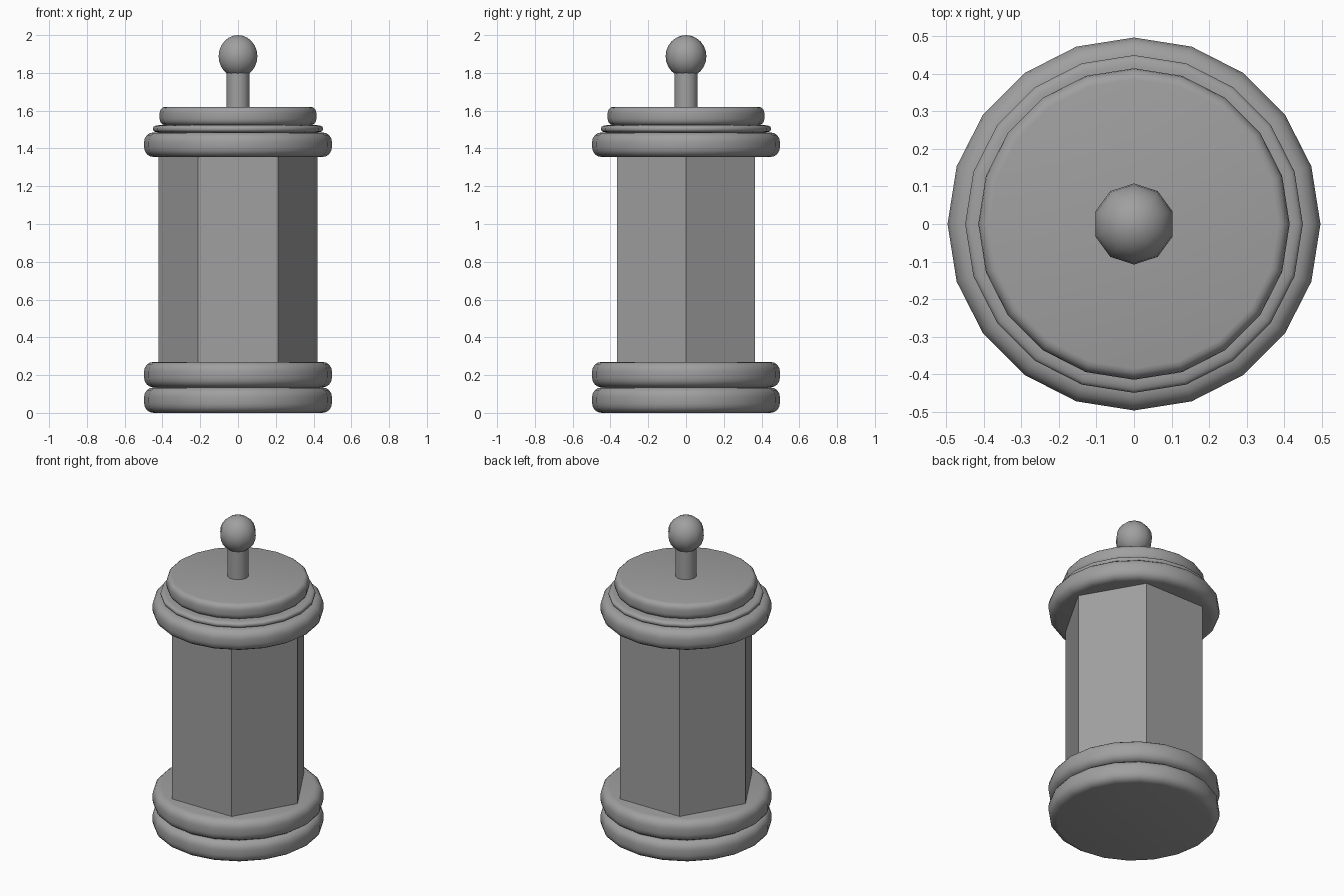
import bpy, bmesh
from math import cos, sin, pi, radians

cube = bpy.data.objects.get("Cube")
if cube:
    bpy.data.objects.remove(cube, do_unlink=True)

grey = bpy.data.materials.new("stone grey")
grey.use_nodes = True
colour = (0.35, 0.35, 0.35, 1)
grey.diffuse_color = colour
grey.node_tree.nodes["Principled BSDF"].inputs["Base Color"].default_value = colour


def lathe(name, profile, sides, smooth=True):
    """Turn a (radius, height) profile around z and cap both ends."""
    bm = bmesh.new()
    rings = [[bm.verts.new((r * cos(2 * pi * i / sides), r * sin(2 * pi * i / sides), z))
              for i in range(sides)] for r, z in profile]
    for low, high in zip(rings, rings[1:]):
        for i in range(sides):
            j = (i + 1) % sides
            bm.faces.new((low[i], low[j], high[j], high[i]))
    bm.faces.new(rings[0][::-1])
    bm.faces.new(rings[-1])
    mesh = bpy.data.meshes.new(name)
    bm.to_mesh(mesh)
    bm.free()
    mesh.materials.append(grey)
    obj = bpy.data.objects.new(name, mesh)
    bpy.context.collection.objects.link(obj)
    if smooth:
        bpy.ops.object.select_all(action='DESELECT')
        obj.select_set(True)
        bpy.context.view_layer.objects.active = obj
        bpy.ops.object.shade_smooth_by_angle(angle=radians(40))
    return obj


def rounded_disc(name, radius, bottom, top, inset, rise, steps=4):
    """Disc whose rim is rounded by quarter ellipses."""
    arc = [(radius - inset + inset * sin(a), rise * (1 - cos(a)))
           for a in (pi / 2 * k / steps for k in range(steps + 1))]
    profile = [(r, bottom + h) for r, h in arc]
    profile += [(r, top - h) for r, h in reversed(arc)]
    return lathe(name, profile, 20)


# Stacked base mouldings
rounded_disc("lower_base", 0.497, 0.0, 0.135, 0.05, 0.05)
rounded_disc("upper_base", 0.497, 0.135, 0.27, 0.05, 0.05)

# Six-sided column
lathe("column", [(0.422, 0.26), (0.422, 1.37)], 6, smooth=False)

# Cap mouldings and lid
rounded_disc("cap", 0.497, 1.355, 1.485, 0.05, 0.05)
rounded_disc("cap_ring", 0.45, 1.485, 1.523, 0.03, 0.015)
rounded_disc("lid", 0.415, 1.523, 1.62, 0.03, 0.035)

# Finial stem and ball
lathe("finial_stem", [(0.062, 1.61), (0.062, 1.81)], 20)
bpy.ops.mesh.primitive_uv_sphere_add(segments=10, ring_count=12, radius=0.108,
                                     location=(0, 0, 1.888), rotation=(0, 0, pi / 2))
ball = bpy.context.object
ball.name = "finial_ball"
ball.rotation_euler.z = 0
ball.scale.z = 0.112 / 0.108
ball.data.materials.append(grey)
bpy.ops.object.shade_smooth_by_angle(angle=radians(60))
